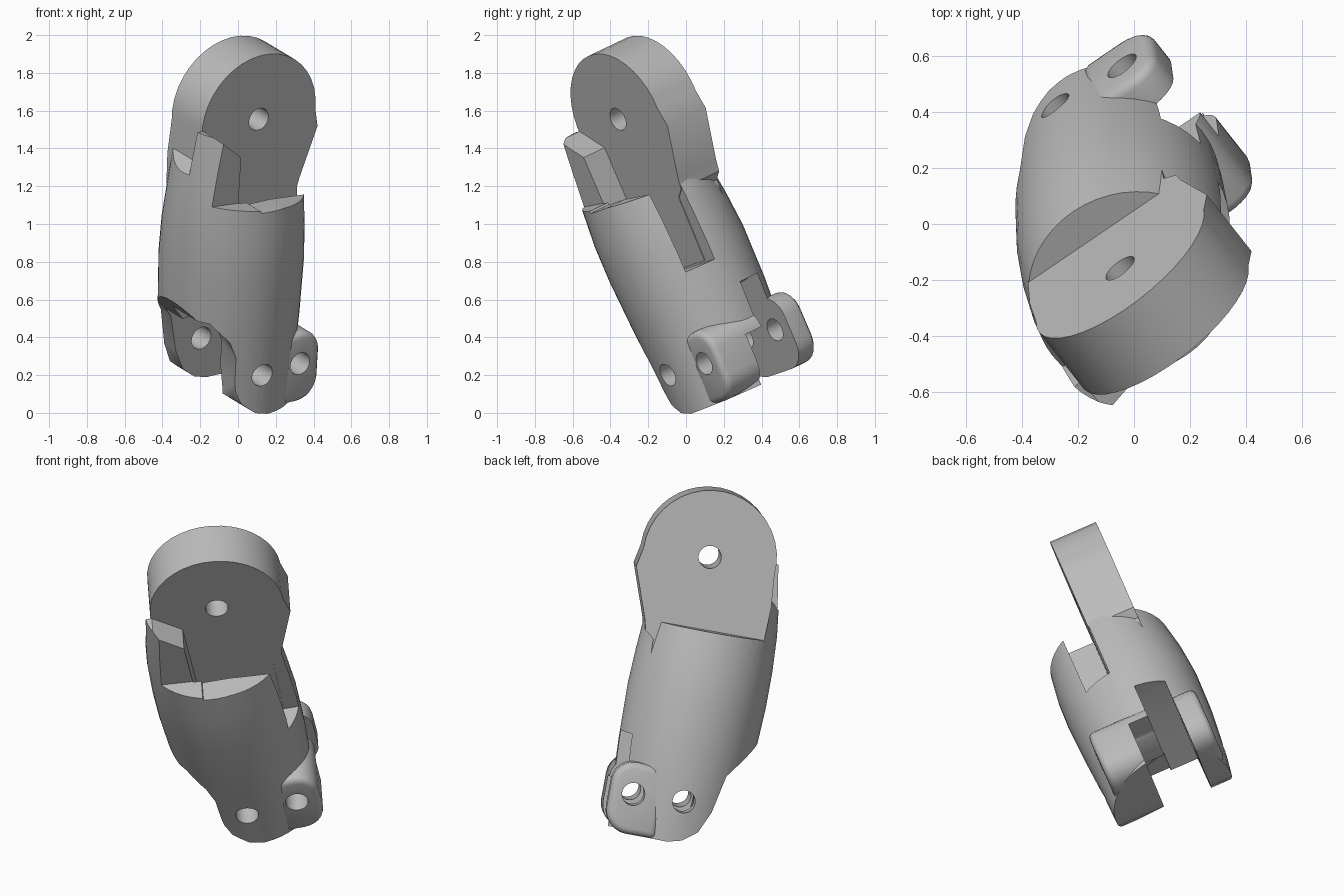
import bpy, bmesh, math
from mathutils import Matrix, Vector

if "Cube" in bpy.data.objects:
    bpy.data.objects.remove(bpy.data.objects["Cube"], do_unlink=True)

grey = bpy.data.materials.new("plain grey")
grey.use_nodes = True
grey.diffuse_color = (0.5, 0.5, 0.5, 1)
grey.node_tree.nodes["Principled BSDF"].inputs["Base Color"].default_value = (0.5, 0.5, 0.5, 1)

# Leaning frame: local x runs across the tab, y through its thickness, z along the segment
up = Vector((0.055, -0.394, 0.917)).normalized()
back = Vector((-0.58, 0.73, 0.36))
back = (back - up * back.dot(up)).normalized()
side = back.cross(up)
FRAME = Matrix.Translation((0.01, -0.012, -0.012)) @ Matrix((side, back, up)).transposed().to_4x4()


def make(name, bm):
    bmesh.ops.recalc_face_normals(bm, faces=bm.faces)
    mesh = bpy.data.meshes.new(name)
    bm.to_mesh(mesh)
    bm.free()
    mesh.materials.append(grey)
    obj = bpy.data.objects.new(name, mesh)
    bpy.context.collection.objects.link(obj)
    obj.matrix_world = FRAME
    return obj


def prism(name, outline, y0, y1, lean=0):
    """Outline in local x and z, extruded through local y, optionally leaning in x."""
    bm = bmesh.new()
    face = bm.faces.new([bm.verts.new((x, y0, z)) for x, z in outline])
    new = bmesh.ops.extrude_face_region(bm, geom=[face])["geom"]
    bmesh.ops.translate(bm, verts=[v for v in new if isinstance(v, bmesh.types.BMVert)],
                        vec=(lean, y1 - y0, 0))
    return make(name, bm)


def arc(cx, cz, r, start, end, steps):
    return [(cx + r * math.cos(math.radians(start + (end - start) * i / steps)),
             cz + r * math.sin(math.radians(start + (end - start) * i / steps)))
            for i in range(steps + 1)]


def box(name, x0, x1, y0, y1, z0, z1):
    return prism(name, [(x0, z0), (x1, z0), (x1, z1), (x0, z1)], y0, y1)


def apply(obj, kind, **settings):
    mod = obj.modifiers.new(kind.title(), kind)
    for key, value in settings.items():
        setattr(mod, key, value)
    bpy.context.view_layer.objects.active = obj
    bpy.ops.object.modifier_apply(modifier=mod.name)


def combine(obj, tools, operation="DIFFERENCE"):
    for tool in tools:
        apply(obj, "BOOLEAN", operation=operation, solver="EXACT", object=tool)


# Barrel-shaped body lofted along the segment: z, x range, y range
rings = [(-0.1, -0.23, 0.45, -0.055, 0.62), (0.2, -0.25, 0.47, -0.06, 0.655),
         (0.5, -0.27, 0.485, -0.075, 0.675), (0.8, -0.285, 0.49, -0.085, 0.68),
         (1.0, -0.285, 0.48, -0.08, 0.665), (1.2, -0.275, 0.465, -0.06, 0.635),
         (1.4, -0.25, 0.46, -0.05, 0.63), (1.65, -0.21, 0.45, -0.04, 0.63)]
SIDES = 48
bm = bmesh.new()
loops = []
for z, x0, x1, y0, y1 in rings:
    loops.append([bm.verts.new(((x0 + x1) / 2 + (x1 - x0) / 2 * math.cos(a),
                                (y0 + y1) / 2 + (y1 - y0) / 2 * math.sin(a), z))
                  for a in (math.tau * i / SIDES for i in range(SIDES))])
for low, high in zip(loops, loops[1:]):
    for i in range(SIDES):
        j = (i + 1) % SIDES
        bm.faces.new((low[i], low[j], high[j], high[i]))
bm.faces.new(loops[0])
bm.faces.new(loops[-1])
body = make("body", bm)

# Side outline that tapers the lower end and leaves a tall wall beside the tab
side_outline = prism("side_outline", [
    (-0.5, 0.75), (-0.28, 0.61), (-0.21, 0.52), (-0.12, 0.41), (-0.075, 0.2), (-0.02, 0.08),
    (0.06, 0.02), (0.14, 0.0), (0.4, 0.0), (0.7, 0.0), (0.7, 1.18), (0.02, 1.18),
    (-0.03, 1.46), (-0.18, 1.585), (-0.5, 1.6)], -0.6, 1.2)

# Hinge lugs bulging out around the outer pin
lug_outline = (arc(0.37, 0.13, 0.13, -90, 0, 6) + arc(0.38, 0.28, 0.12, 0, 90, 6)
               + [(0.22, 0.39), (0.2, 0.0)])
lugs = prism("hinge_lugs", lug_outline, -0.01, 0.63)
apply(lugs, "BEVEL", width=0.035, segments=3, limit_method="ANGLE", angle_limit=math.radians(50))

# Upper tab with round head
tab = prism("upper_tab", arc(0.184, 1.58, 0.37, -2, 185, 20)
            + [(-0.2, 1.36), (-0.18, 0.72), (0.4, 0.72), (0.41, 1.08), (0.46, 1.12),
               (0.475, 1.18), (0.575, 1.46)], 0.235, 0.51)

# Cutters: pin holes, front and back ledges, wall top, tab slot
pins = [prism(f"pin_hole_{i}", arc(x, z, 0.063, 0, 345, 23), -0.5, 1.2)
        for i, (x, z) in enumerate([(0.184, 1.58), (0.09, 0.235), (0.37, 0.225)])]
front_ledge = prism("front_ledge", [(-0.8, 1.26), (0.9, 1.12), (0.9, 1.9), (-0.8, 1.9)], -0.6, 0.085)
back_ledge = box("back_ledge", -0.8, 0.9, 0.509, 1.2, 1.18, 1.9)
wall_top = prism("wall_top", [(-0.5, 1.22), (-0.26, 1.34), (-0.1, 1.5), (-0.1, 1.9), (-0.5, 1.9)],
                 0.236, 1.2)
tab_slot = box("tab_slot", -0.03, 0.9, 0.08, 0.24, 0.71, 1.5)

# Cutters for the stepped hinge slot and the slanting flank of the front lug
ceiling = [(0.38, 0.54), (0.1, 0.5), (-0.2, 0.45), (-0.8, 0.4)]
hinge_slot = prism("hinge_slot", [(-0.8, -0.3), (0.9, -0.3), (0.9, 0.56)] + ceiling, 0.335, 0.5)
hinge_step = prism("hinge_step", [(-0.8, -0.3), (0.9, -0.3), (0.9, 0.28), (0.16, 0.28), (0.14, 0.5)]
                   + ceiling[2:], 0.22, 0.34)
front_flank = prism("front_flank", [(-0.7, -0.3), (-0.06, -0.3), (-0.06, 0.05), (-0.085, 0.2),
                                    (-0.09, 0.35), (-0.13, 0.44), (-0.24, 0.54), (-0.7, 0.56)],
                    -0.1, 0.34, lean=0.14)
hinge_cutters = [hinge_slot, hinge_step] + pins[1:]
body_cutters = [front_ledge, back_ledge, wall_top, tab_slot, front_flank]

combine(body, [side_outline], "INTERSECT")
combine(body, body_cutters + hinge_cutters)
combine(lugs, hinge_cutters)
combine(tab, pins[:1])
for helper in body_cutters + hinge_cutters + [side_outline, pins[0]]:
    bpy.data.objects.remove(helper, do_unlink=True)

# Smooth shading with crisp edges
bpy.ops.object.select_all(action="DESELECT")
for part in (body, lugs, tab):
    part.select_set(True)
bpy.context.view_layer.objects.active = body
bpy.ops.object.shade_smooth_by_angle(angle=math.radians(32))
